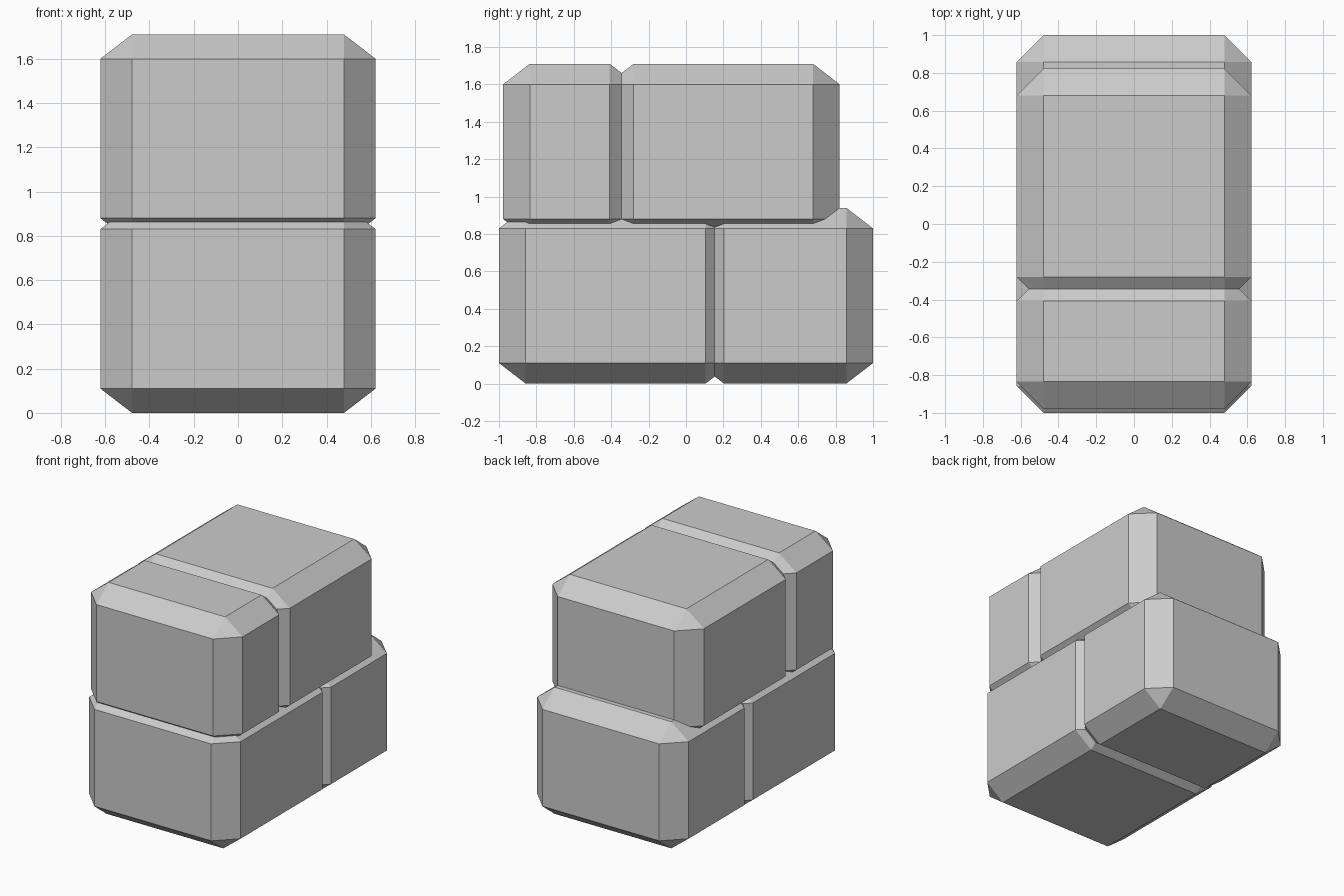
import bpy
import bmesh

if "Cube" in bpy.data.objects:
    bpy.data.objects.remove(bpy.data.objects["Cube"])

HALF_WIDTH = 0.622
CHAMFER = 0.143      # chamfer in x and y
CHAMFER_Z = 0.11     # flatter chamfer in z
HEIGHT = 0.94


def block(name, y0, y1, z0):
    """Chamfered box, bevelled evenly and then squashed in z."""
    squash = CHAMFER_Z / CHAMFER
    bm = bmesh.new()
    bmesh.ops.create_cube(bm, size=1)
    bmesh.ops.scale(bm, vec=(2 * HALF_WIDTH, y1 - y0, HEIGHT / squash), verts=bm.verts)
    bmesh.ops.bevel(bm, geom=bm.edges[:], offset=CHAMFER, offset_type='OFFSET',
                    segments=1, profile=0.5, affect='EDGES')
    bmesh.ops.scale(bm, vec=(1, 1, squash), verts=bm.verts)
    bmesh.ops.translate(bm, vec=(0, (y0 + y1) / 2, z0 + HEIGHT / 2), verts=bm.verts)
    mesh = bpy.data.meshes.new(name)
    bm.to_mesh(mesh)
    bm.free()
    obj = bpy.data.objects.new(name, mesh)
    bpy.context.collection.objects.link(obj)
    return obj


# Lower course: long stone in front, shorter one behind
block("lower_front_stone", -1.0, 0.247, 0.0)
block("lower_back_stone", 0.06, 1.0, 0.0)

# Upper course: short stone in front, long one behind
block("upper_front_stone", -0.978, -0.265, 0.77)
block("upper_back_stone", -0.423, 0.822, 0.77)
